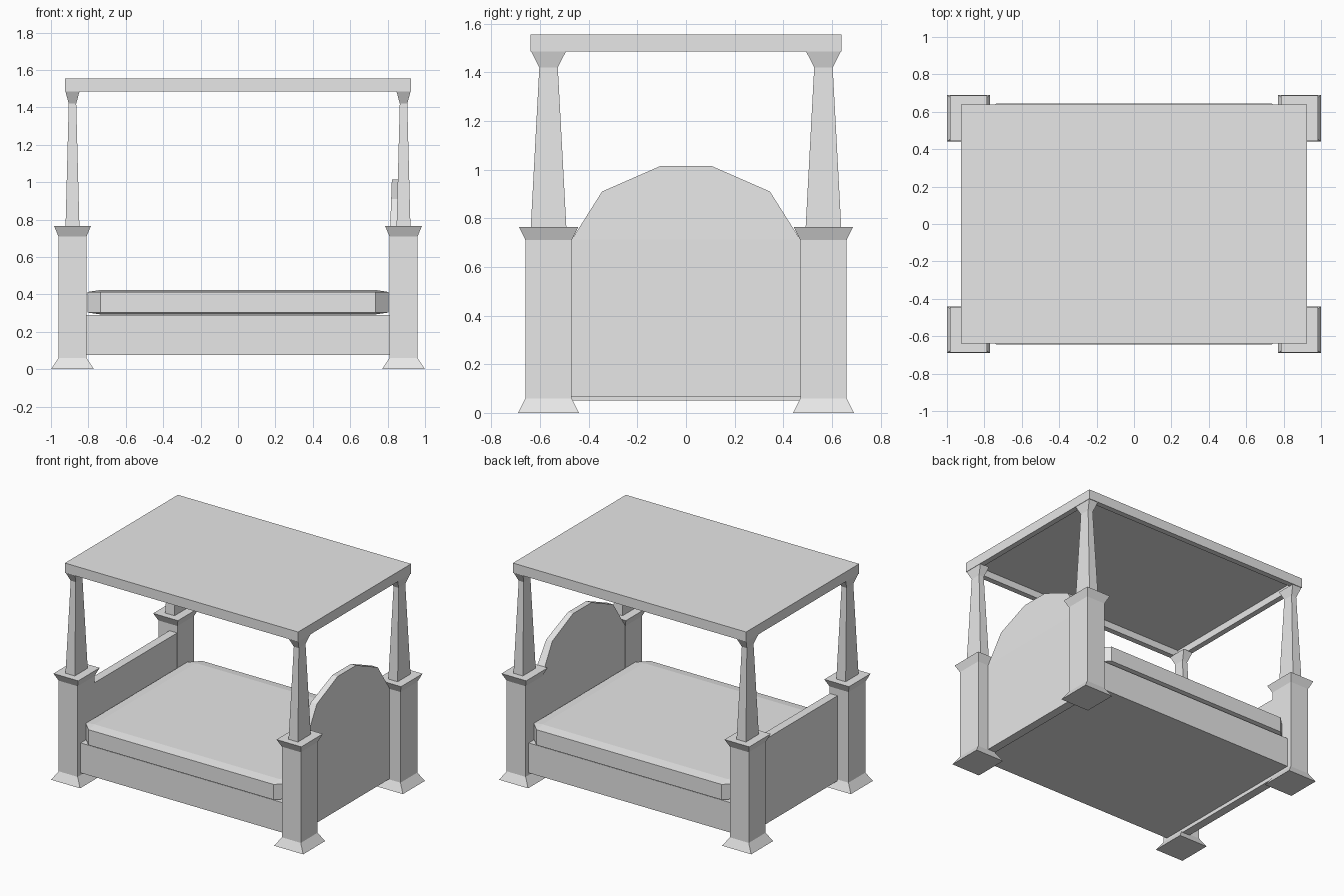
import bpy
import bmesh

if "Cube" in bpy.data.objects:
    bpy.data.objects.remove(bpy.data.objects["Cube"])

grey = bpy.data.materials.new("plain_grey")
grey.diffuse_color = (0.8, 0.8, 0.8, 1)
grey.use_nodes = True
grey.node_tree.nodes["Principled BSDF"].inputs["Base Color"].default_value = grey.diffuse_color


def finish(bm, name):
    bmesh.ops.recalc_face_normals(bm, faces=bm.faces)
    mesh = bpy.data.meshes.new(name)
    bm.to_mesh(mesh)
    bm.free()
    mesh.materials.append(grey)
    obj = bpy.data.objects.new(name, mesh)
    bpy.context.collection.objects.link(obj)
    return obj


def loft(bm, rings):
    """Skin a stack of equal-length rings and close both ends."""
    loops = [[bm.verts.new(p) for p in ring] for ring in rings]
    n = len(loops[0])
    for a, b in zip(loops, loops[1:]):
        for i in range(n):
            j = (i + 1) % n
            bm.faces.new((a[i], a[j], b[j], b[i]))
    bm.faces.new(loops[0][::-1])
    bm.faces.new(loops[-1])


def rect(cx, cy, hx, hy, z):
    return [(cx - hx, cy - hy, z), (cx + hx, cy - hy, z),
            (cx + hx, cy + hy, z), (cx - hx, cy + hy, z)]


def box(name, x0, x1, y0, y1, z0, z1):
    bm = bmesh.new()
    cx, cy, hx, hy = (x0 + x1) / 2, (y0 + y1) / 2, (x1 - x0) / 2, (y1 - y0) / 2
    loft(bm, [rect(cx, cy, hx, hy, z0), rect(cx, cy, hx, hy, z1)])
    return finish(bm, name)


# Four corner posts: flared foot, square shaft, flared cap, tapered column
POST = [(0.115, 0.125, 0.0), (0.075, 0.095, 0.06), (0.075, 0.095, 0.71),
        (0.098, 0.122, 0.765), (0.037, 0.073, 0.765),
        (0.02, 0.038, 1.42), (0.038, 0.072, 1.487)]
for sx, side in ((-1, "foot"), (1, "head")):
    for sy, end in ((-1, "front"), (1, "back")):
        bm = bmesh.new()
        loft(bm, [rect(sx * 0.885, sy * 0.565, hx, hy, z) for hx, hy, z in POST])
        finish(bm, f"{side}_{end}_post")

# Canopy: slab with a hollow underside
bm = bmesh.new()
loft(bm, [rect(0, 0, 0.885, 0.60, 1.535), rect(0, 0, 0.885, 0.60, 1.485),
          rect(0, 0, 0.925, 0.64, 1.485), rect(0, 0, 0.925, 0.64, 1.555)])
finish(bm, "canopy")

# Bed base and footboard
box("bed_base", -0.81, 0.81, -0.625, 0.625, 0.075, 0.29)
box("footboard", -0.873, -0.812, -0.5, 0.5, 0.05, 0.66)


# Mattress: octagonal outline with shallow sloped top and bottom rims
def octagon(hx, hy, c, z):
    return [(hx - c, -hy, z), (hx, c - hy, z), (hx, hy - c, z), (hx - c, hy, z),
            (c - hx, hy, z), (-hx, hy - c, z), (-hx, c - hy, z), (c - hx, -hy, z)]


bm = bmesh.new()
loft(bm, [octagon(0.735, 0.575, 0.005, 0.293), octagon(0.805, 0.645, 0.07, 0.303),
          octagon(0.805, 0.645, 0.07, 0.413), octagon(0.735, 0.575, 0.005, 0.424)])
finish(bm, "mattress")

# Headboard: arched panel, thinning above the shoulders
HALF = [(0.47, 0.065), (0.47, 0.712), (0.345, 0.91), (0.105, 1.015)]
outline = HALF + [(-y, z) for y, z in reversed(HALF)]


def thickness(z):
    return 0.031 - max(0.0, z - 0.712) * 0.035


bm = bmesh.new()
sheets = []
for s in (-1, 1):
    v = [bm.verts.new((0.843 + s * thickness(z), y, z)) for y, z in outline]
    for i in range(3):
        bm.faces.new((v[i], v[i + 1], v[6 - i], v[7 - i]))
    sheets.append(v)
a, b = sheets
for i in range(8):
    j = (i + 1) % 8
    bm.faces.new((a[i], a[j], b[j], b[i]))
finish(bm, "headboard")
